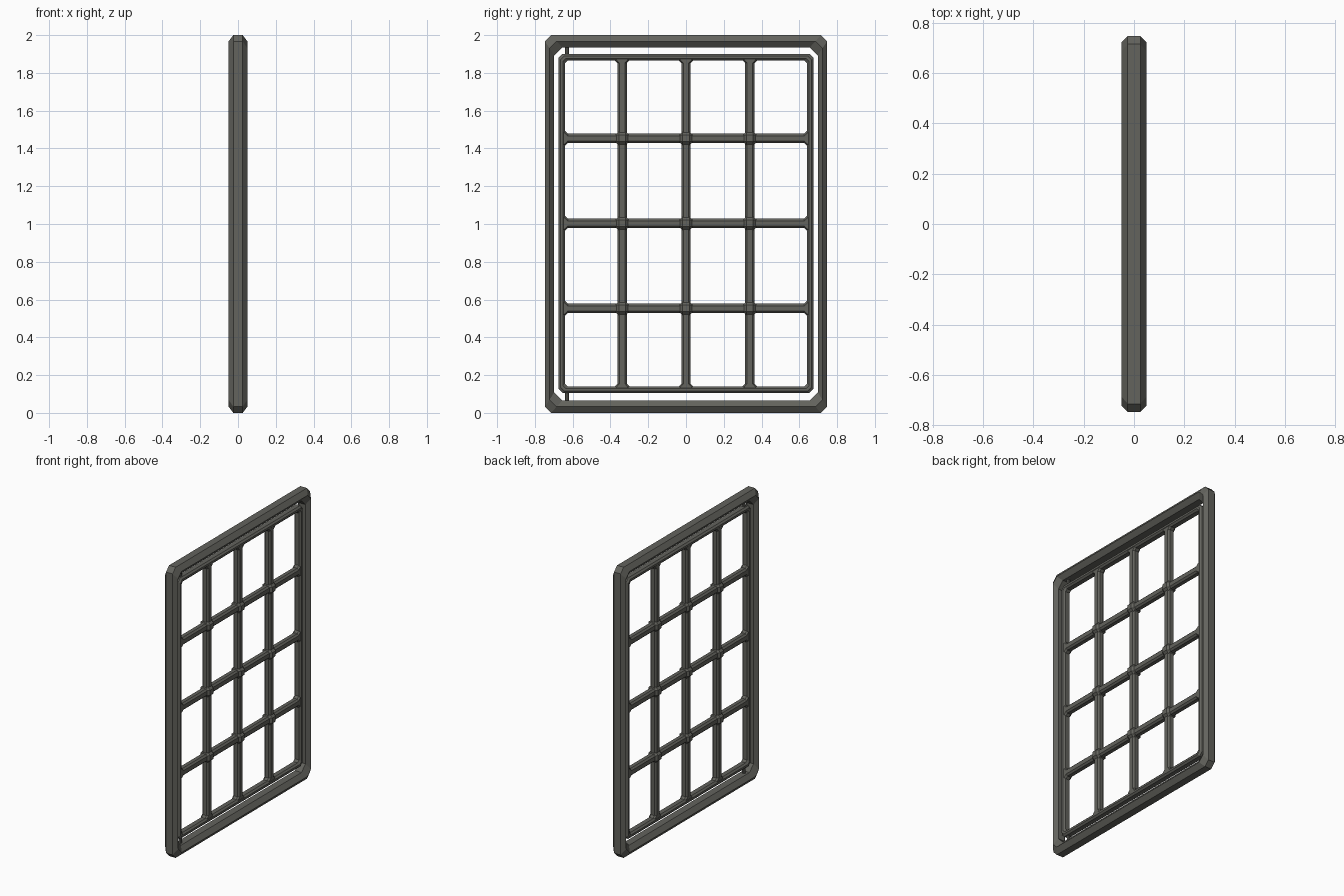
import bpy, bmesh
from mathutils import Matrix, Vector

if "Cube" in bpy.data.objects:
    bpy.data.objects.remove(bpy.data.objects["Cube"])

iron = bpy.data.materials.new("dark grey iron")
iron.diffuse_color = (0.125, 0.125, 0.11, 1)
iron.use_nodes = True
iron.node_tree.nodes["Principled BSDF"].inputs["Base Color"].default_value = iron.diffuse_color
MID = 1.003  # height of the grille centre


def finish(bm, name):
    bmesh.ops.recalc_face_normals(bm, faces=bm.faces)
    me = bpy.data.meshes.new(name)
    bm.to_mesh(me)
    bm.free()
    me.materials.append(iron)
    ob = bpy.data.objects.new(name, me)
    bpy.context.collection.objects.link(ob)
    return ob


def loft(bm, rings, closed):
    """Bridge equal-length rings of points; closed joins last to first."""
    vs = [[bm.verts.new(p) for p in r] for r in rings]
    n = len(vs[0])
    for i in range(len(vs) if closed else len(vs) - 1):
        a, b = vs[i], vs[(i + 1) % len(vs)]
        for k in range(n):
            j = (k + 1) % n
            bm.faces.new((a[k], a[j], b[j], b[k]))
    if not closed:
        bm.faces.new(vs[0])
        bm.faces.new(vs[-1])


def outline(x, hy, hz, c, zc):
    """Rectangle with cut corners in the YZ plane."""
    pts = [(hy, hz - c), (hy - c, hz), (c - hy, hz), (-hy, hz - c),
           (-hy, c - hz), (c - hy, -hz), (hy - c, -hz), (hy, c - hz)]
    return [(x, y, z + zc) for y, z in pts]


def ring_frame(name, section, zc):
    """section: half depth, half width, half height, corner cut - outside to inside."""
    loop = section + [(-x, *rest) for x, *rest in reversed(section)]
    bm = bmesh.new()
    loft(bm, [outline(*s, zc) for s in loop], True)
    return finish(bm, name)


# Outer surround, bevelled front and back
ring_frame("outer_frame", [(0.025, 0.747, 1.0, 0.033),
                           (0.05, 0.722, 0.967, 0.037),
                           (0.025, 0.698, 0.935, 0.043)], 1.0)

# Inner gate frame
ring_frame("gate_frame", [(0.016, 0.675, 0.898, 0.022),
                          (0.027, 0.664, 0.887, 0.02),
                          (0.027, 0.652, 0.874, 0.016),
                          (0.016, 0.64, 0.863, 0.014)], MID)


def bar(name, half, vertical, pos):
    """Octagonal bar whose ends flare where they meet the gate frame."""
    stations = [(-half - 0.01, 0.041), (-half, 0.039), (-half + 0.014, 0.025),
                (half - 0.014, 0.025), (half, 0.039), (half + 0.01, 0.041)]
    rings = []
    for t, w in stations:
        i = w - 0.011
        prof = [(0.013, w), (0.024, i), (0.024, -i), (0.013, -w),
                (-0.013, -w), (-0.024, -i), (-0.024, i), (-0.013, w)]
        rings.append([(x, pos + s, MID + t) if vertical else (x, t, pos + s)
                      for x, s in prof])
    bm = bmesh.new()
    loft(bm, rings, False)
    finish(bm, name)


# Grille bars and the bosses at their crossings
columns = (-0.338, 0, 0.338)
rows = (MID - 0.45, MID, MID + 0.45)
for y in columns:
    bar("vertical_bar", 0.863, True, y)
for z in rows:
    bar("horizontal_bar", 0.64, False, z)
for y in columns:
    for z in rows:
        bm = bmesh.new()
        bmesh.ops.create_cube(bm, size=0.075)
        bmesh.ops.bevel(bm, geom=bm.edges[:], offset=0.02, segments=1,
                        affect='EDGES', profile=0.5)
        bmesh.ops.translate(bm, verts=bm.verts, vec=Vector((0, y, z)))
        finish(bm, "crossing_boss")

# Hinge pins joining the gate to the surround
for name, z in (("upper_hinge_pin", 1.918), ("lower_hinge_pin", 0.085)):
    bm = bmesh.new()
    bmesh.ops.create_cone(bm, cap_ends=True, segments=8, radius1=0.011,
                          radius2=0.011, depth=0.07,
                          matrix=Matrix.Translation((0, -0.63, z)))
    finish(bm, name)
